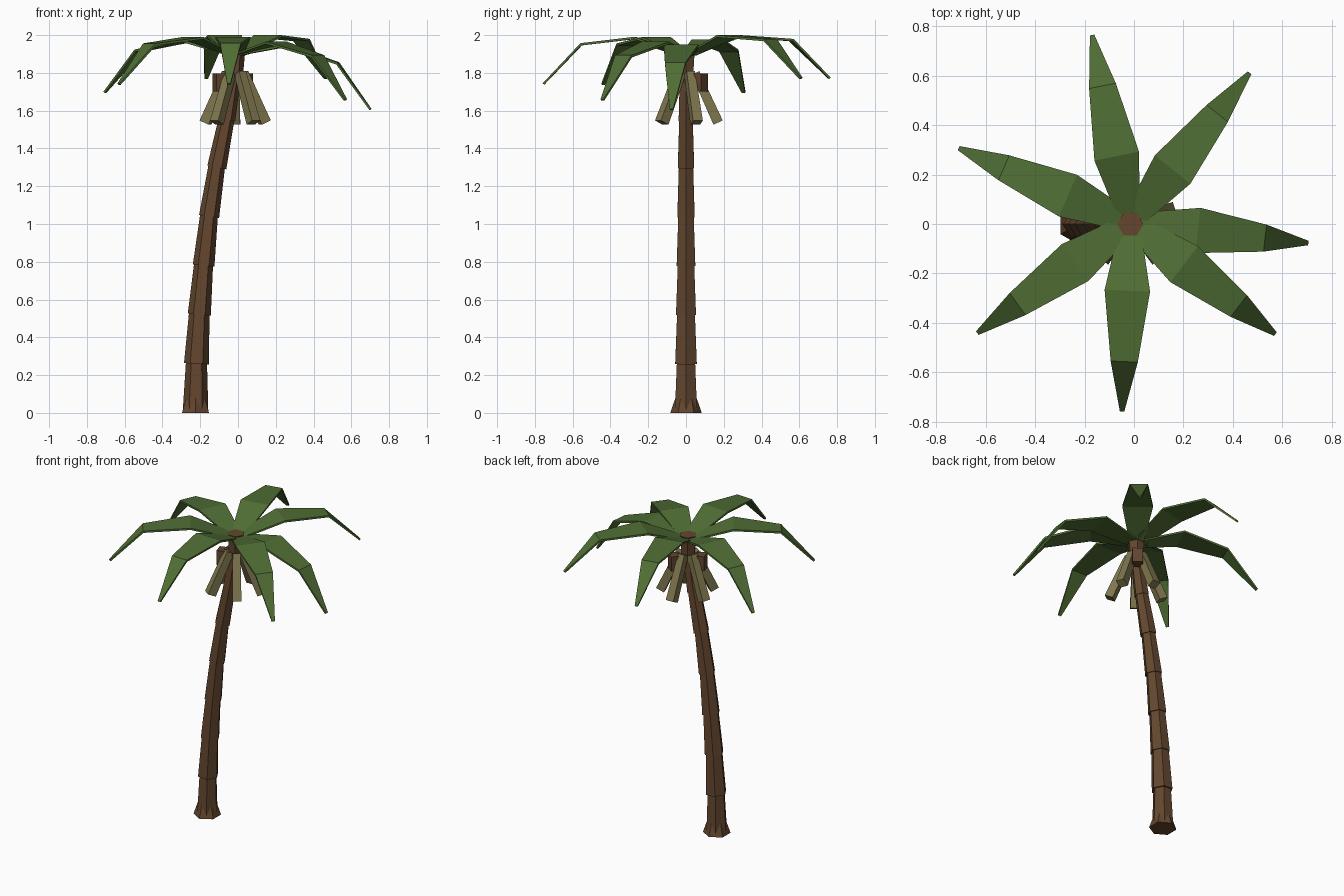
import bpy, bmesh, math
from mathutils import Vector, Matrix

if "Cube" in bpy.data.objects:
    bpy.data.objects.remove(bpy.data.objects["Cube"])


def material(name, rgb):
    m = bpy.data.materials.new(name)
    m.diffuse_color = (*rgb, 1)
    m.use_nodes = True
    m.node_tree.nodes["Principled BSDF"].inputs["Base Color"].default_value = m.diffuse_color
    return m


BARK = material("bark", (0.125, 0.062, 0.028))
LEAF = material("leaf", (0.08, 0.155, 0.035))
STALK = material("stalk", (0.21, 0.18, 0.075))
NUT = material("nut", (0.12, 0.06, 0.03))


def finish(name, bm, mat):
    bmesh.ops.recalc_face_normals(bm, faces=bm.faces)
    me = bpy.data.meshes.new(name)
    bm.to_mesh(me)
    bm.free()
    ob = bpy.data.objects.new(name, me)
    bpy.context.collection.objects.link(ob)
    me.materials.append(mat)
    return ob


def loft(bm, rings):
    """Capped tube through equal-length rings of points."""
    vs = [[bm.verts.new(p) for p in r] for r in rings]
    n = len(vs[0])
    for a, b in zip(vs, vs[1:]):
        for i in range(n):
            j = (i + 1) % n
            bm.faces.new((a[i], a[j], b[j], b[i]))
    bm.faces.new(vs[0][::-1])
    bm.faces.new(vs[-1])


def hexagon(x, z, r, turn=0.0, slope=0.0):
    pts = []
    for i in range(6):
        a = math.radians(60 * i + turn)
        dx = r * math.cos(a)
        pts.append((x + dx, r * math.sin(a), z - slope * dx))
    return pts


# Curved trunk: stacked hexagonal segments, each tapering upward
path = [(-0.225, 0), (-0.22, 0.26), (-0.205, 0.52), (-0.182, 0.78),
        (-0.153, 1.04), (-0.112, 1.30), (-0.06, 1.55), (-0.018, 1.80)]
radii = [0.068, 0.066, 0.061, 0.057, 0.053, 0.050, 0.045]
bm = bmesh.new()
for i, r in enumerate(radii):
    (x0, z0), (x1, z1) = path[i], path[i + 1]
    s = (x1 - x0) / (z1 - z0) if i else 0
    loft(bm, [hexagon(x0, z0, r, slope=s), hexagon(x1, z1 + 0.01, r * 0.82, slope=s)])
finish("trunk", bm, BARK)

# Flared foot, turned against the trunk
bm = bmesh.new()
loft(bm, [hexagon(-0.225, 0, 0.083, 30), hexagon(-0.225, 0.08, 0.056, 30)])
finish("trunk_foot", bm, BARK)

# Crown hub
bm = bmesh.new()
loft(bm, [hexagon(-0.018, 1.77, 0.043), hexagon(-0.015, 1.915, 0.053)])
finish("crown_hub", bm, BARK)

HUB = Vector((-0.015, 0.005, 0))


def place(angle):
    return Matrix.Translation(HUB) @ Matrix.Rotation(math.radians(angle), 4, 'Z')


# Fronds: (direction, length, tip height), drooping in three flat sections
fronds = [(101.5, 0.775, 1.775), (51.5, 0.775, 1.775), (-6.5, 0.725, 1.61),
          (-37.5, 0.74, 1.66), (-92.5, 0.764, 1.745), (215.8, 0.763, 1.743),
          (156.5, 0.757, 1.70)]
T = 0.012
for k, (ang, length, tip) in enumerate(fronds):
    d = 1.775 - tip
    profile = [(0.03, 1.905, 0.045), (0.275, 2.0 - 0.3 * d, 0.092),
               (0.565 - 0.1 * d, 1.98 - 0.75 * d, 0.055), (length, tip, 0.009)]
    bm = bmesh.new()
    rings = []
    for i, (r, z, w) in enumerate(profile):
        back = T * 0.7 if i == 3 else (T * 0.3 if i == 2 else 0)
        low = T * 0.6 if i == 3 else T
        rings.append([(r, -w, z), (r, w, z), (r - back, w, z - low), (r - back, -w, z - low)])
    loft(bm, rings)
    bm.transform(place(ang))
    finish(f"frond_{k + 1}", bm, LEAF)

# Hanging stalks: five square bars splayed outward below the crown
start, end = Vector((0.045, 0, 1.80)), Vector((0.165, 0, 1.537))
axis = (end - start).normalized()
across = Vector((-axis.z, 0, axis.x))
side = Vector((0, 1, 0))
for k in range(5):
    bm = bmesh.new()
    loft(bm, [[p + h * (across * u + side * v) for u, v in ((-1, -1), (1, -1), (1, 1), (-1, 1))]
              for p, h in ((start, 0.023), (end, 0.027))])
    bm.transform(place(18 + 72 * k))
    finish(f"hanging_stalk_{k + 1}", bm, STALK)

# Blocky nuts tucked between the stalks
for k, ang in enumerate((54, 198)):
    bm = bmesh.new()
    bmesh.ops.create_cube(bm, size=1)
    bm.transform(place(ang) @ Matrix.Translation((0.082, 0, 1.75)) @ Matrix.Diagonal((0.065, 0.065, 0.095, 1)))
    finish(f"nut_{k + 1}", bm, NUT)
